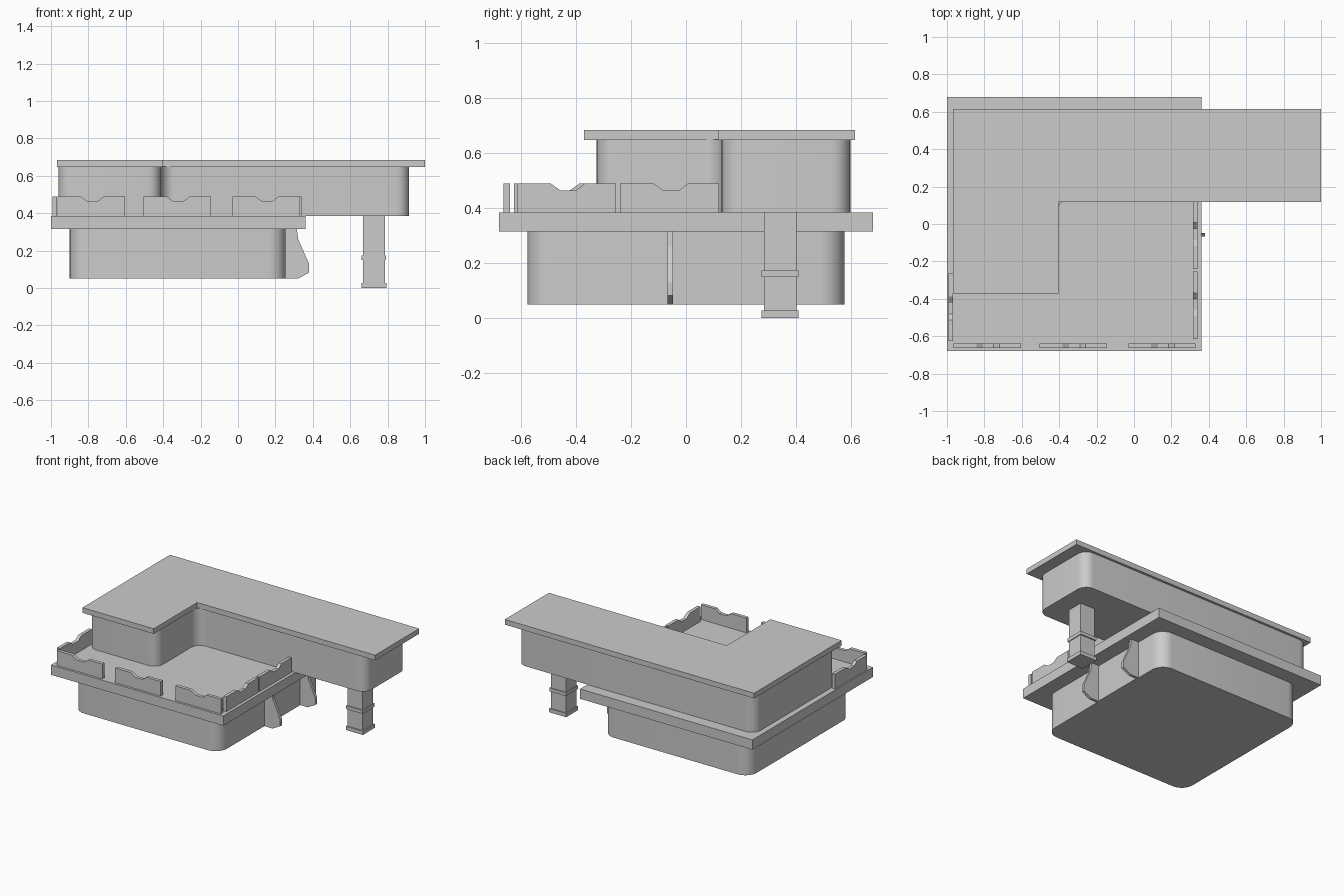
import bpy, math
from mathutils import Vector, Matrix

if "Cube" in bpy.data.objects:
    bpy.data.objects.remove(bpy.data.objects["Cube"])


def prism(name, pts, depth, matrix=None, smooth=False):
    """Extrude a closed 2D outline along its local z."""
    n = len(pts)
    verts = [(x, y, 0) for x, y in pts] + [(x, y, depth) for x, y in pts]
    faces = [tuple(reversed(range(n))), tuple(range(n, 2 * n))]
    faces += [(i, (i + 1) % n, (i + 1) % n + n, i + n) for i in range(n)]
    me = bpy.data.meshes.new(name)
    me.from_pydata(verts, [], faces)
    ob = bpy.data.objects.new(name, me)
    bpy.context.collection.objects.link(ob)
    me.transform(matrix or Matrix())
    if smooth:
        bpy.ops.object.select_all(action='DESELECT')
        ob.select_set(True)
        bpy.context.view_layer.objects.active = ob
        bpy.ops.object.shade_smooth_by_angle(angle=math.radians(35))
    return ob


def box(name, x0, x1, y0, y1, z0, z1):
    return prism(name, rect(x0, x1, y0, y1), z1 - z0, Matrix.Translation((0, 0, z0)))


def rect(x0, x1, y0, y1):
    return [(x0, y0), (x1, y0), (x1, y1), (x0, y1)]


def rounded(pts, r, steps=8):
    """Fillet every right-angled corner of an outline."""
    out = []
    for i, p in enumerate(pts):
        p = Vector(p)
        a = (Vector(pts[i - 1]) - p).normalized()
        b = (Vector(pts[(i + 1) % len(pts)]) - p).normalized()
        c = p + (a + b) * r
        for k in range(steps + 1):
            t = k / steps * math.pi / 2
            out.append(tuple(c - b * r * math.cos(t) - a * r * math.sin(t)))
    return out


def ell(x0, xm, x1, y0, ym, y1):
    return [(x0, y0), (xm, y0), (xm, ym), (x1, ym), (x1, y1), (x0, y1)]


def up(z):
    return Matrix.Translation((0, 0, z))


# Ground floor and terrace slab
prism("lower_body", rounded(rect(-0.90, 0.255, -0.577, 0.577), 0.09), 0.265, up(0.05), True)
box("terrace_slab", -1.0, 0.36, -0.68, 0.68, 0.315, 0.385)

# L-shaped upper floor and roof
prism("upper_body", rounded(ell(-0.96, -0.412, 0.915, -0.325, 0.13, 0.598), 0.07),
      0.265, up(0.385), True)
prism("roof", ell(-0.968, -0.405, 1.0, -0.372, 0.118, 0.615), 0.037, up(0.648))

# Column with foot and band
box("column_shaft", 0.667, 0.785, 0.283, 0.402, 0.0, 0.385)
box("column_foot", 0.659, 0.793, 0.275, 0.41, 0.0, 0.027)
box("column_band", 0.661, 0.791, 0.275, 0.41, 0.15, 0.174)

# Entrance panel between two side fins
box("entrance_panel", 0.24, 0.26, -0.055, 0.335, 0.05, 0.298)
fin = [(0.24, 0.05), (0.32, 0.05), (0.38, 0.083), (0.38, 0.13),
       (0.322, 0.26), (0.315, 0.315), (0.24, 0.315)]
for i, y in enumerate((-0.047, 0.35)):
    # outline in xz, extruded towards -y
    prism(f"side_fin_{i}", fin, 0.02,
          Matrix.Translation((0, y, 0)) @ Matrix.Rotation(math.pi / 2, 4, 'X'))

# Notched parapet panels around the terrace
panel = [(0, 0), (0.36, 0), (0.36, 0.105), (0.247, 0.105), (0.215, 0.08),
         (0.158, 0.08), (0.122, 0.105), (0, 0.105)]
stand = Matrix.Rotation(math.pi / 2, 4, 'X')
for i, (x, y, turn) in enumerate([
        (-0.965, -0.64, 0), (-0.505, -0.64, 0), (-0.03, -0.64, 0),
        (0.315, -0.615, 90), (0.315, -0.24, 90), (-0.967, -0.265, -90)]):
    prism(f"parapet_{i}", panel, 0.024, Matrix.Translation((x, y, 0.385))
          @ Matrix.Rotation(math.radians(turn), 4, 'Z') @ stand)
